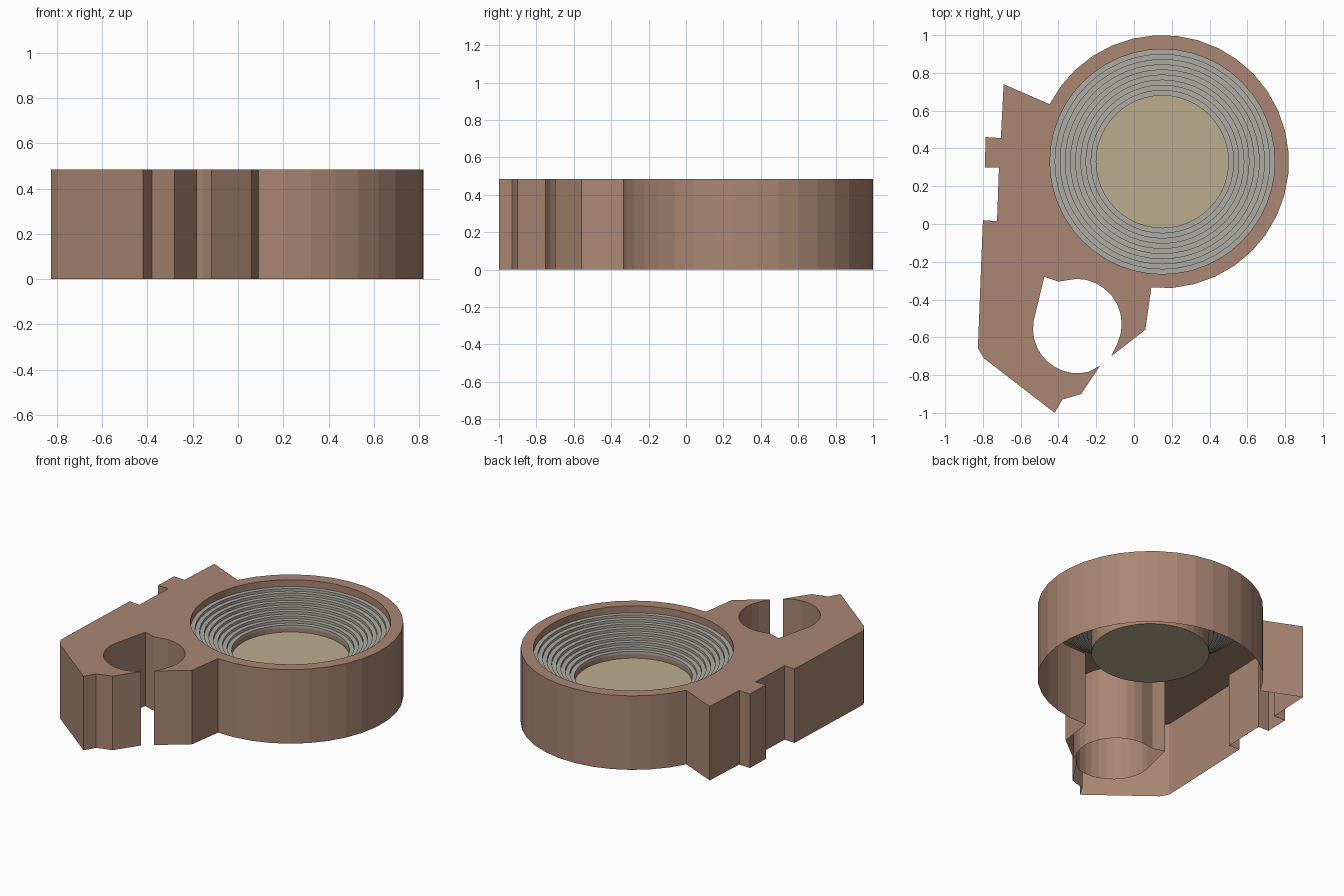
import bpy, bmesh
from math import cos, sin, radians, pi

cube = bpy.data.objects.get("Cube")
if cube:
    bpy.data.objects.remove(cube, do_unlink=True)

TOP = 0.485
CX, CY = 0.15, 0.33          # centre of the round arena
RIM, FLOOR_R = 0.595, 0.35   # bowl opening and floor radius
SEATS_TOP, SEATS_LOW, FLOOR_Z, BASE_Z = 0.44, 0.285, 0.257, 0.172
TIERS, SIDES = 9, 48


def material(name, rgb):
    m = bpy.data.materials.new(name)
    m.use_nodes = True
    m.diffuse_color = (*rgb, 1)
    m.node_tree.nodes["Principled BSDF"].inputs["Base Color"].default_value = (*rgb, 1)
    return m


brown = material("clay brown", (0.40, 0.24, 0.17))
grey = material("seat grey", (0.42, 0.41, 0.37))
tan = material("floor tan", (0.50, 0.42, 0.27))


def finish(name, bm, mat):
    mesh = bpy.data.meshes.new(name)
    bm.to_mesh(mesh)
    bm.free()
    mesh.materials.append(mat)
    ob = bpy.data.objects.new(name, mesh)
    bpy.context.collection.objects.link(ob)
    return ob


def arc(cx, cy, r, start, end, n):
    """Points along an arc, angles in degrees."""
    angles = [radians(start + (end - start) * i / n) for i in range(n + 1)]
    return [(cx + r * cos(a), cy + r * sin(a)) for a in angles]


def ring(bm, pts, z):
    return [bm.verts.new((x, y, z)) for x, y in pts]


def circle(bm, r, z):
    return ring(bm, arc(CX, CY, r, 0, 360, SIDES)[:-1], z)


def bridge(bm, low, high):
    """Quads between two equal closed rings, facing outward for CCW rings."""
    n = len(low)
    for i in range(n):
        j = (i + 1) % n
        bm.faces.new((low[i], low[j], high[j], high[i]))


def lathe(name, profile, mat):
    """Surface turned around the arena axis from (radius, height) points."""
    bm = bmesh.new()
    rings = [circle(bm, r, z) for r, z in profile]
    for a, b in zip(rings, rings[1:]):
        bridge(bm, a, b)
    return finish(name, bm, mat)


def disc(name, r, z, mat, down=False):
    bm = bmesh.new()
    verts = circle(bm, r, z)
    bm.faces.new(verts[::-1] if down else verts)
    return finish(name, bm, mat)


# Outline: round arena, stepped side block, then the slotted round court
outline = arc(CX, CY, 0.67, -95, 153, 25)
outline += [(-0.69, 0.74), (-0.705, 0.455), (-0.785, 0.46), (-0.79, 0.30),
            (-0.715, 0.30), (-0.725, 0.015), (-0.80, 0.02), (-0.825, -0.62),
            (-0.825, -0.66), (-0.795, -0.71), (-0.42, -1.0), (-0.38, -0.93),
            (-0.28, -0.90), (-0.18, -0.75)]
court = arc(-0.30, -0.555, 0.235, 285, 170, 10)
outline += court + [(-0.475, -0.28), (-0.40, -0.305)]
outline += arc(-0.305, -0.53, 0.24, 90, -25, 9)
outline += [(-0.12, -0.70), (0.06, -0.56)]

# Outer walls, open underneath
bm = bmesh.new()
bridge(bm, ring(bm, outline, 0), ring(bm, outline, TOP))
finish("outer_walls", bm, brown)

# Roof with the round bowl opening
bm = bmesh.new()
for loop in (ring(bm, outline, TOP), circle(bm, RIM, TOP)):
    for a, b in zip(loop, loop[1:] + loop[:1]):
        bm.edges.new((a, b))
bmesh.ops.triangle_fill(bm, edges=bm.edges[:], use_beauty=True, normal=(0, 0, 1))
for f in bm.faces:
    if f.normal.z < 0:
        f.normal_flip()
finish("roof", bm, brown)

# Brown lip above the seats and wall around the floor
lathe("bowl_lip", [(RIM, TOP), (RIM, SEATS_TOP)], brown)
lathe("floor_wall", [(FLOOR_R, SEATS_LOW), (FLOOR_R, BASE_Z)], brown)

# Stepped seating tiers
steps = [(RIM, SEATS_TOP)]
for i in range(1, TIERS + 1):
    r = RIM + (FLOOR_R - RIM) * i / TIERS
    z = SEATS_TOP + (SEATS_LOW - SEATS_TOP) * i / TIERS
    steps += [(r, steps[-1][1]), (r, z)]
lathe("seating_tiers", steps, grey)

# Arena floor, top and underside
disc("arena_floor", FLOOR_R, FLOOR_Z, tan)
disc("arena_floor_underside", FLOOR_R, BASE_Z, tan, down=True)
